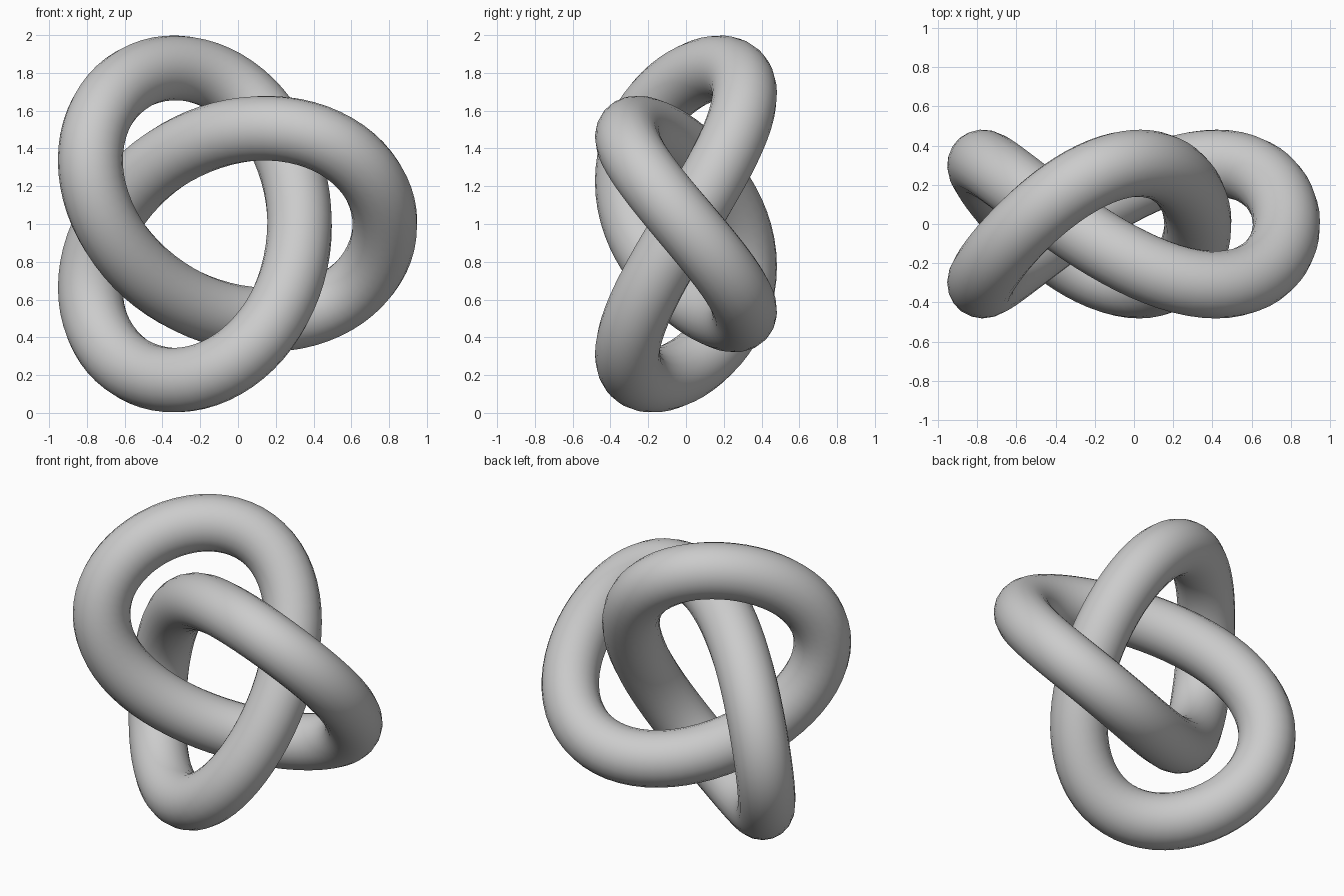
import bpy
from math import sin, cos, tau

if "Cube" in bpy.data.objects:
    bpy.data.objects.remove(bpy.data.objects["Cube"])

N = 144                      # points along the knot
BIG, SMALL = 0.662, 0.226    # the two circular motions of the trefoil
DEPTH, TUBE = 0.31, 0.172    # front-back swing and tube radius
X0 = -0.11                   # offset that centres the bounding box

# Trefoil centre line
curve = bpy.data.curves.new("trefoil_knot", 'CURVE')
curve.dimensions = '3D'
curve.bevel_depth = TUBE
curve.bevel_resolution = 8
line = curve.splines.new('POLY')
line.points.add(N - 1)
for i, p in enumerate(line.points):
    t = tau * i / N
    p.co = (X0 + BIG * cos(2 * t) + SMALL * cos(t),
            -DEPTH * sin(3 * t),
            1 + BIG * sin(2 * t) - SMALL * sin(t), 1)
line.use_cyclic_u = True
line.use_smooth = True

# Turn the tube into a mesh
knot = bpy.data.objects.new("trefoil_knot", curve)
bpy.context.collection.objects.link(knot)
bpy.context.view_layer.objects.active = knot
knot.select_set(True)
bpy.ops.object.convert(target='MESH')
bpy.ops.object.shade_smooth()
